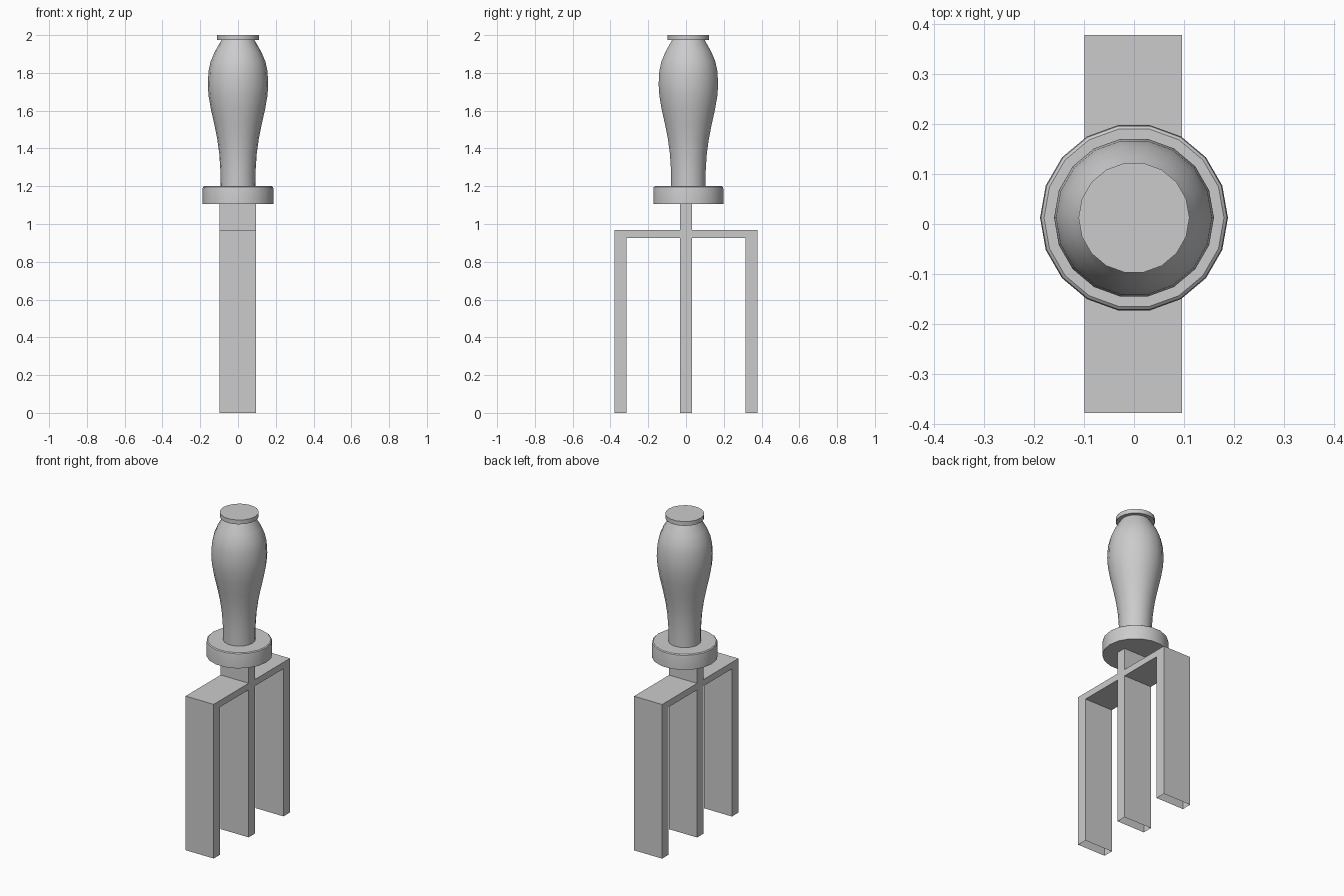
import bpy, bmesh, math

if "Cube" in bpy.data.objects:
    bpy.data.objects.remove(bpy.data.objects["Cube"])

SIDES = 18
AXIS_Y = 0.0125  # turned parts sit slightly behind the fork centre


def finish(name, bm, smooth_angle=None):
    bmesh.ops.recalc_face_normals(bm, faces=bm.faces)
    mesh = bpy.data.meshes.new(name)
    bm.to_mesh(mesh)
    bm.free()
    obj = bpy.data.objects.new(name, mesh)
    bpy.context.collection.objects.link(obj)
    if smooth_angle:
        bpy.ops.object.select_all(action='DESELECT')
        obj.select_set(True)
        bpy.context.view_layer.objects.active = obj
        bpy.ops.object.shade_smooth_by_angle(angle=math.radians(smooth_angle))
    return obj


def turned(name, profile, cap_bottom=True, cap_top=True):
    """Spin a (radius, z) profile around the handle axis."""
    bm = bmesh.new()
    rings = []
    for r, z in profile:
        rings.append([bm.verts.new((r * math.cos(2 * math.pi * i / SIDES),
                                    AXIS_Y + r * math.sin(2 * math.pi * i / SIDES), z))
                      for i in range(SIDES)])
    for lo, hi in zip(rings, rings[1:]):
        for i in range(SIDES):
            j = (i + 1) % SIDES
            bm.faces.new((lo[i], lo[j], hi[j], hi[i]))
    if cap_bottom:
        bm.faces.new(rings[0][::-1])
    if cap_top:
        bm.faces.new(rings[-1])
    return finish(name, bm, 35)


# Three-pronged fork: half outline in (y, z), mirrored, extruded along x
half = [(0.031, 1.107), (0.031, 0.967), (0.378, 0.967), (0.378, 0.0),
        (0.314, 0.0), (0.314, 0.926), (0.031, 0.926), (0.031, 0.0)]
outline = half + [(-y, z) for y, z in reversed(half)]
bm = bmesh.new()
face = bm.faces.new([bm.verts.new((-0.099, y, z)) for y, z in outline])
ext = bmesh.ops.extrude_face_region(bm, geom=[face])
bmesh.ops.translate(bm, vec=(0.195, 0, 0),
                    verts=[g for g in ext["geom"] if isinstance(g, bmesh.types.BMVert)])
bmesh.ops.recalc_face_normals(bm, faces=bm.faces)
# Prong tips are open
tips = [f for f in bm.faces if all(v.co.z < 0.001 for v in f.verts)]
bmesh.ops.delete(bm, geom=tips, context='FACES_ONLY')
finish("fork_prongs", bm)

# Collar with softened top edge
turned("collar", [(0.188, 1.105), (0.188, 1.185), (0.186, 1.195), (0.180, 1.2)])

# Bulging grip
turned("grip", [(0.092, 1.2), (0.093, 1.28), (0.099, 1.37), (0.110, 1.45),
                (0.126, 1.53), (0.144, 1.61), (0.156, 1.68), (0.160, 1.74),
                (0.156, 1.81), (0.145, 1.86), (0.124, 1.91), (0.088, 1.973)],
       cap_bottom=False, cap_top=False)

# End cap
turned("end_cap", [(0.111, 1.973), (0.111, 2.0)])
